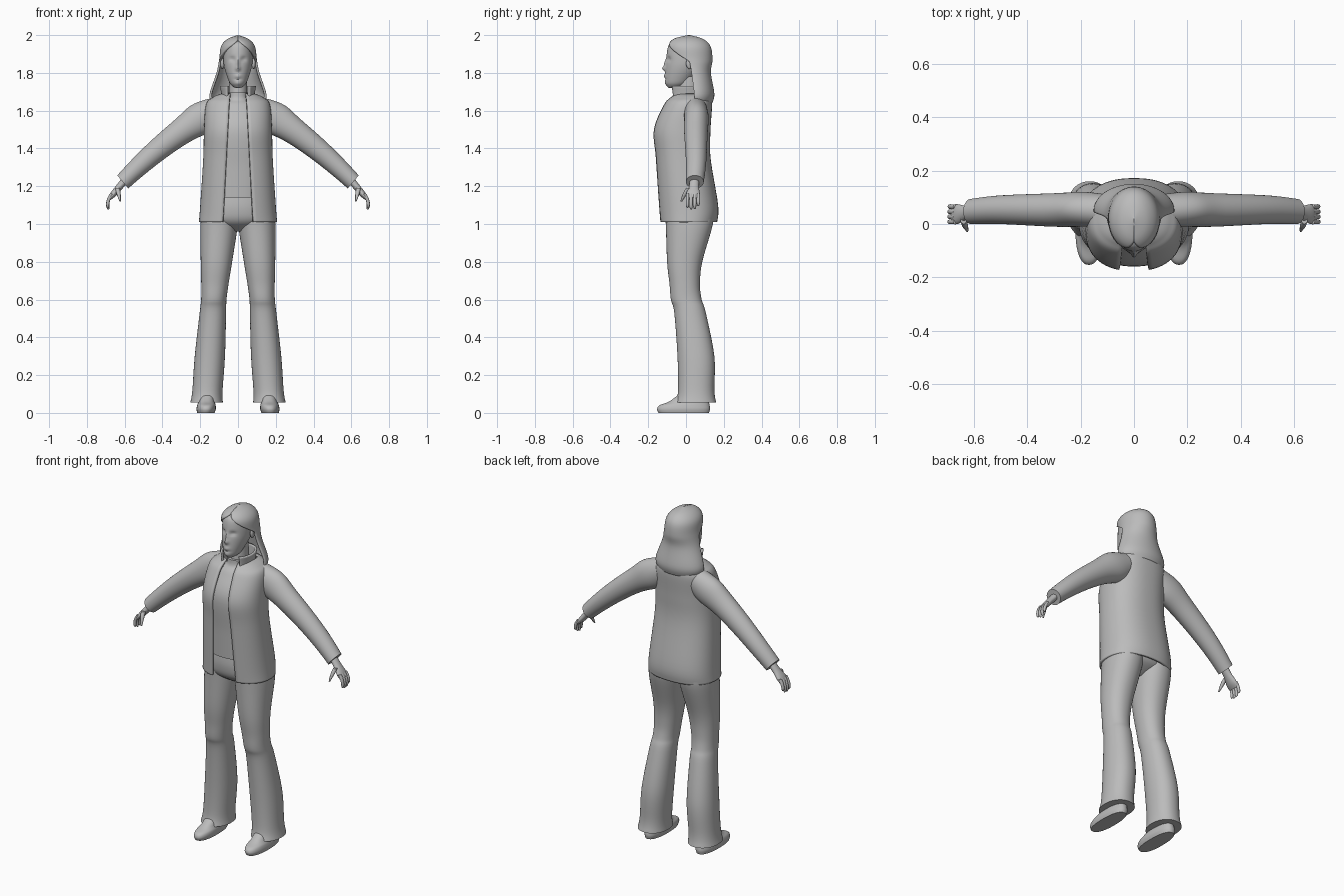
import bpy
import bmesh
from math import sin, cos, asin, pi, radians, copysign, exp
from mathutils import Vector

cube = bpy.data.objects.get("Cube")
if cube:
    bpy.data.objects.remove(cube)

grey = bpy.data.materials.new("plain_grey")
grey.use_nodes = True
shade = (.5, .5, .5, 1)
grey.diffuse_color = shade
grey.node_tree.nodes["Principled BSDF"].inputs["Base Color"].default_value = shade


def finish(name, bm, mirror=False, thickness=0):
    """Turn a bmesh into a smooth shaded object with its modifiers."""
    mesh = bpy.data.meshes.new(name)
    bm.to_mesh(mesh)
    bm.free()
    mesh.materials.append(grey)
    obj = bpy.data.objects.new(name, mesh)
    bpy.context.collection.objects.link(obj)
    if thickness:
        solid = obj.modifiers.new("Thickness", "SOLIDIFY")
        solid.thickness = thickness
        solid.offset = -1
    if mirror:
        obj.modifiers.new("Mirror", "MIRROR")
    bpy.ops.object.select_all(action="DESELECT")
    obj.select_set(True)
    bpy.context.view_layer.objects.active = obj
    bpy.ops.object.shade_smooth_by_angle(angle=radians(45))


def spline(before, start, end, after, t):
    """Catmull-Rom value between start and end."""
    slope_in, slope_out = (end - before) / 2, (after - start) / 2
    bend = 3 * (end - start) - 2 * slope_in - slope_out
    twist = 2 * (start - end) + slope_in + slope_out
    return start + t * (slope_in + t * (bend + t * twist))


def refine(keys, steps):
    """Add smooth in-between rings to the key rings."""
    padded = [keys[0], *keys, keys[-1]]
    rows = []
    for group in zip(padded, padded[1:], padded[2:], padded[3:]):
        for step in range(steps):
            rows.append([spline(*column, step / steps) for column in zip(*group)])
    return rows + [keys[-1]]


def upright(height):
    return 0, height


def loft(keys, path=upright, tilt=0, sides=40, steps=6, power=1, gap=None):
    """Skin rings of (place on path, half width, front y, back y).

    A gap rule gives the half angle left open at the front of each ring."""
    bm = bmesh.new()
    across = Vector((cos(radians(tilt)), 0, sin(radians(tilt))))
    rings = []
    for place, half, front, back in refine(keys, steps):
        x, z = path(place)
        start = gap(place, half) if gap else 0
        ring = []
        for k in range(sides + 1 if gap else sides):
            angle = start + 2 * (pi - start) * k / sides
            side = copysign(abs(sin(angle)) ** power, sin(angle))
            depth = copysign(abs(cos(angle)) ** power, cos(angle))
            middle = Vector((x, (front + back - depth * (back - front)) / 2, z))
            ring.append(bm.verts.new(middle + across * side * half))
        rings.append(ring)
    for low, high in zip(rings, rings[1:]):
        for k in range(sides):
            j = (k + 1) % len(low)
            bm.faces.new((low[k], low[j], high[j], high[k]))
    if not gap:
        bm.faces.new(reversed(rings[0]))
        bm.faces.new(rings[-1])
        bmesh.ops.recalc_face_normals(bm, faces=bm.faces)
    return bm


# Head, with facial relief pushed into the front
head = loft([(1.72, .01, -.09, -.04), (1.73, .03, -.1, -.01),
             (1.76, .05, -.11, .03), (1.85, .076, -.106, .1),
             (1.95, .07, -.09, .1), (1.98, .03, -.03, .05)],
            sides=72, steps=12)
relief = {
    "eye_socket": (.03, 1.87, .016, .013, .013),
    "eyelid": (.03, 1.862, .012, .007, -.005),
    "nose_bridge": (0, 1.85, .009, .022, -.01),
    "nose_tip": (0, 1.823, .012, .012, -.016),
    "lips": (0, 1.783, .017, .01, -.007),
    "lip_crease": (0, 1.767, .02, .004, .004),
    "chin": (0, 1.745, .016, .012, -.004),
}
for vert in head.verts:
    if vert.co.y < -.02:
        for x, z, wide, tall, push in relief.values():
            across, up = (abs(vert.co.x) - x) / wide, (vert.co.z - z) / tall
            vert.co.y += push * exp(-across * across - up * up)
finish("head", head)

ears = bmesh.new()
bmesh.ops.create_uvsphere(ears, u_segments=16, v_segments=10, radius=1)
bmesh.ops.scale(ears, vec=(.01, .02, .03), verts=ears.verts)
bmesh.ops.translate(ears, vec=(.083, .02, 1.85), verts=ears.verts)
finish("ears", ears, mirror=True)

finish("neck", loft([(1.6, .05, -.05, .07), (1.78, .047, -.04, .07)]))


# Long hair, parting around the face and closing over the crown
def face_opening(height, half):
    return 1.5 * min(1, max(0, (1.98 - height) / .12))


finish("hair", loft([(1.64, .14, -.04, .14), (1.69, .15, -.05, .15),
                     (1.8, .114, -.06, .132), (1.87, .1, -.09, .14),
                     (1.94, .09, -.1, .13), (1.98, .055, -.065, .09),
                     (2, .001, .01, .02)],
                    sides=48, gap=face_opening), thickness=.012)

# Jumper with a high neck
finish("jumper", loft([(1.14, .16, -.14, .13), (1.3, .16, -.147, .11),
                       (1.5, .16, -.157, .11), (1.62, .11, -.1, .1),
                       (1.66, .06, -.066, .08), (1.695, .053, -.06, .07)],
                      power=.85))


# Open jacket body and stand-up collar share one front opening
def jacket_opening(height, half):
    return asin((.12 - height / 20) / half)


finish("jacket_body", loft([(1.01, .207, -.143, .165), (1.1, .2, -.15, .17),
                            (1.35, .184, -.165, .13), (1.5, .18, -.174, .13),
                            (1.63, .17, -.12, .138), (1.67, .135, -.085, .13),
                            (1.69, .09, -.06, .11)],
                           sides=56, power=.86, gap=jacket_opening),
       thickness=.013)
finish("collar", loft([(1.6, .085, -.135, .11), (1.66, .085, -.1, .11),
                       (1.73, .095, -.1, .115)],
                      gap=lambda height, half: asin(.06 / half)),
       thickness=.012)


# Sleeves
def arm_line(x):
    return x, 1.66 - .43 * x - .47 * x * x


finish("sleeves", loft([(.1, .07, -.01, .11), (.19, .088, -.01, .12),
                        (.3, .07, -.01, .115), (.5, .054, 0, .107),
                        (.61, .045, 0, .094)],
                       path=arm_line, tilt=50), mirror=True)

# Hands
finish("palms", loft([(.6, .02, .02, .07), (.63, .018, .015, .068),
                      (.66, .016, 0, .074), (.68, .009, 0, .072)],
                     path=lambda x: (x, 1.95 - 1.2 * x), tilt=42), mirror=True)


def finger_line(z):
    return .69 - 6 * (z - 1.1) ** 2, z


radius = .0085
fingers = {"index": 1.085, "middle": 1.077, "ring": 1.08, "little": 1.095}
for number, (finger, tip) in enumerate(fingers.items()):
    y = .008 + .019 * number
    knuckle = (radius, y - radius, y + radius)
    finish(finger + "_fingers", loft([
        (1.16, *knuckle), (tip + .015, *knuckle),
        (tip, radius / 3, y - radius / 3, y + radius / 3)],
        path=finger_line, tilt=15, sides=12), mirror=True)
finish("thumbs", loft([(1.19, .012, 0, .03), (1.16, .011, -.017, .007),
                       (1.12, .004, -.03, -.02)],
                      path=lambda z: (.4 + z / 5, z), sides=12), mirror=True)

# Trousers: hips and flared legs that spread towards the floor
finish("hips", loft([(1.17, .165, -.125, .13), (1.08, .18, -.13, .145),
                     (1.01, .17, -.11, .13), (.96, .04, -.04, .05)], power=.9))


def leg_line(z):
    return .17 - .07 * z, z


finish("trouser_legs", loft([(1.1, .09, -.115, .14), (1, .099, -.107, .142),
                             (.8, .083, -.1, .086), (.68, .072, -.087, .074),
                             (.6, .067, -.08, .083), (.53, .07, -.062, .105),
                             (.3, .08, -.045, .15), (.12, .08, -.042, .15),
                             (.055, .086, -.055, .16)],
                            path=leg_line, power=.92), mirror=True)

# Shoes
finish("shoes", loft([(0, .046, -.146, .122), (.02, .051, -.153, .127),
                      (.04, .049, -.14, .125), (.06, .044, -.09, .12),
                      (.1, .04, -.035, .11)],
                     path=leg_line, power=.85), mirror=True)
